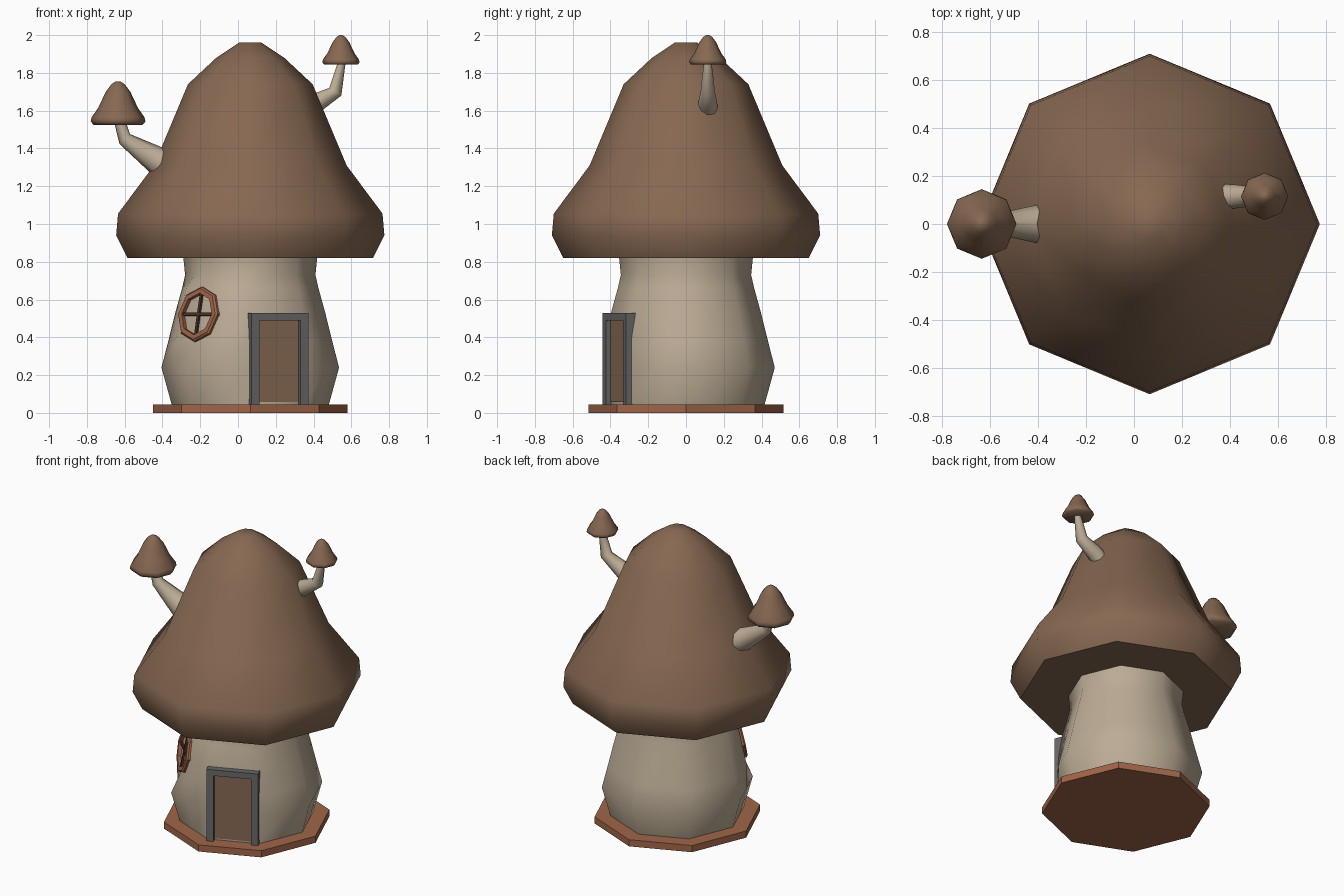
import bpy, bmesh, math
from mathutils import Vector, Matrix

if "Cube" in bpy.data.objects:
    bpy.data.objects.remove(bpy.data.objects["Cube"])

AXIS = Vector((0.065, 0, 0))      # centre line of the house
Z = Vector((0, 0, 1))


def material(name, rgb):
    m = bpy.data.materials.new(name)
    m.diffuse_color = (*rgb, 1)
    m.use_nodes = True
    m.node_tree.nodes["Principled BSDF"].inputs["Base Color"].default_value = m.diffuse_color
    return m


BROWN = material("cap brown", (0.24, 0.138, 0.083))
CREAM = material("stem cream", (0.50, 0.41, 0.30))
TERRA = material("terracotta", (0.35, 0.13, 0.065))
STONE = material("door frame grey", (0.14, 0.135, 0.14))
DARK = material("window bar brown", (0.06, 0.032, 0.02))


def finish(name, bm, mat, angle=None):
    bmesh.ops.recalc_face_normals(bm, faces=bm.faces[:])
    me = bpy.data.meshes.new(name)
    bm.to_mesh(me)
    bm.free()
    me.materials.append(mat)
    ob = bpy.data.objects.new(name, me)
    bpy.context.collection.objects.link(ob)
    bpy.context.view_layer.objects.active = ob
    ob.select_set(True)
    if angle is None:
        bpy.ops.object.shade_smooth()
    else:
        bpy.ops.object.shade_smooth_by_angle(angle=math.radians(angle))
    ob.select_set(False)
    return ob


def loft(bm, rings, closed=False):
    """Join rings of points with quads; cap both ends or close into a ring."""
    vr = [[bm.verts.new(p) for p in r] for r in rings]
    n = len(vr[0])
    pairs = list(zip(vr, vr[1:])) + ([(vr[-1], vr[0])] if closed else [])
    for a, b in pairs:
        for i in range(n):
            j = (i + 1) % n
            bm.faces.new((a[i], a[j], b[j], b[i]))
    if not closed:
        bm.faces.new(vr[0][::-1])
        bm.faces.new(vr[-1])
    return bm


def circle(r, z, n=8):
    return [Vector((r * math.cos(k * math.tau / n), r * math.sin(k * math.tau / n), z))
            for k in range(n)]


def lathe(name, profile, mat, matrix, closed=False, angle=None):
    rings = [[matrix @ p for p in circle(r, z)] for r, z in profile]
    return finish(name, loft(bmesh.new(), rings, closed), mat, angle)


def direction(deg):
    return Vector((math.cos(math.radians(deg)), math.sin(math.radians(deg)), 0))


def wall_frame(n, dist, z, lean=0.0):
    """Matrix on a wall: x along it, y up it, z outwards."""
    out = (n + lean * Z).normalized()
    up = (Z - lean * n).normalized()
    side = up.cross(out)
    m = Matrix((side, up, out)).transposed().to_4x4()
    m.translation = AXIS + n * dist + Z * z
    return m


def boxes(name, matrix, spans, mat):
    bm = bmesh.new()
    for (x0, x1), (y0, y1), (z0, z1) in spans:
        loft(bm, [[matrix @ Vector(p) for p in
                   ((x0, y0, z), (x1, y0, z), (x1, y1, z), (x0, y1, z))] for z in (z0, z1)])
    return finish(name, bm, mat, 30)


HOUSE = Matrix.Translation(AXIS)
DOOR_N, WIN_N = direction(-67.5), direction(-135)
LEAN = 0.2

# base slab
lathe("base_slab", [(0.515, 0), (0.515, 0.045)], TERRA, HOUSE, angle=30)

# stem: octagonal wall flattened behind the door and around the window
rings = []
for r, z in [(0.415, 0.04), (0.47, 0.24), (0.434, 0.38), (0.397, 0.53),
             (0.361, 0.66), (0.345, 0.73), (0.355, 0.83)]:
    ring = []
    for k in range(16):
        p = direction(k * 22.5) * r * (math.cos(math.pi / 8) if k % 2 else 1)
        if p.dot(WIN_N) > r * 0.8 and 0.3 < z < 0.7:
            p += WIN_N * (0.38 - LEAN * (z - 0.52) - p.dot(WIN_N))
        if p.dot(DOOR_N) > 0.38 and z < 0.6:
            p += DOOR_N * (0.38 - p.dot(DOOR_N))
        ring.append(AXIS + p + Z * z)
    rings.append(ring)
finish("stem_wall", loft(bmesh.new(), rings), CREAM, 50)

# big mushroom cap roof
lathe("cap_roof", [(0.3, 0.82), (0.65, 0.82), (0.71, 0.94), (0.70, 1.055), (0.51, 1.31),
                   (0.33, 1.74), (0.18, 1.88), (0.06, 1.96)], BROWN, HOUSE, angle=60)

# door panel and square frame
DOOR = wall_frame(DOOR_N, 0.388, 0.045)
boxes("door", DOOR, [((-0.13, 0.13), (0.012, 0.46), (-0.03, -0.003))], BROWN)
boxes("door_frame", DOOR, [((-0.163, -0.118), (0, 0.485), (-0.03, 0.022)),
                           ((0.118, 0.163), (0, 0.485), (-0.03, 0.022)),
                           ((-0.118, 0.118), (0.445, 0.485), (-0.03, 0.022))], STONE)

# octagonal window frame with crossed bars
WINDOW = wall_frame(WIN_N, 0.38, 0.52, LEAN)
lathe("window_frame", [(0.148, -0.03), (0.148, 0.012), (0.138, 0.022),
                       (0.112, 0.022), (0.112, -0.03)], TERRA, WINDOW, closed=True, angle=30)
boxes("window_bars", WINDOW, [((-0.008, 0.008), (-0.113, 0.113), (-0.005, 0.012)),
                              ((-0.113, 0.113), (-0.008, 0.008), (-0.005, 0.013))], DARK)


# small mushrooms growing out of the roof
def sprout(name, top, s, path):
    profile = [(0.13, -0.23), (0.145, -0.212), (0.14, -0.19), (0.105, -0.14),
               (0.065, -0.055), (0.035, -0.015), (0.012, 0)]
    lathe(name + "_cap", profile, BROWN,
          Matrix.Translation(top) @ Matrix.Scale(s, 4), angle=60)
    pts = [Vector(p[:3]) for p in path]
    rings = []
    for i, p in enumerate(pts):
        t = pts[min(i + 1, len(pts) - 1)] - pts[max(i - 1, 0)]
        rot = Z.rotation_difference(t).to_matrix()
        rings.append([p + rot @ q for q in circle(path[i][3], 0)])
    finish(name + "_stem", loft(bmesh.new(), rings), CREAM, 60)


sprout("left_sprout", (-0.635, 0, 1.755), 1.0,
       [(-0.38, 0, 1.31, 0.085), (-0.44, 0, 1.345, 0.072), (-0.60, 0, 1.45, 0.038),
        (-0.625, 0, 1.54, 0.03)])
sprout("right_sprout", (0.545, 0.115, 2.0), 0.68,
       [(0.36, 0.115, 1.60, 0.052), (0.42, 0.115, 1.645, 0.05), (0.515, 0.115, 1.70, 0.038),
        (0.548, 0.115, 1.85, 0.021)])
